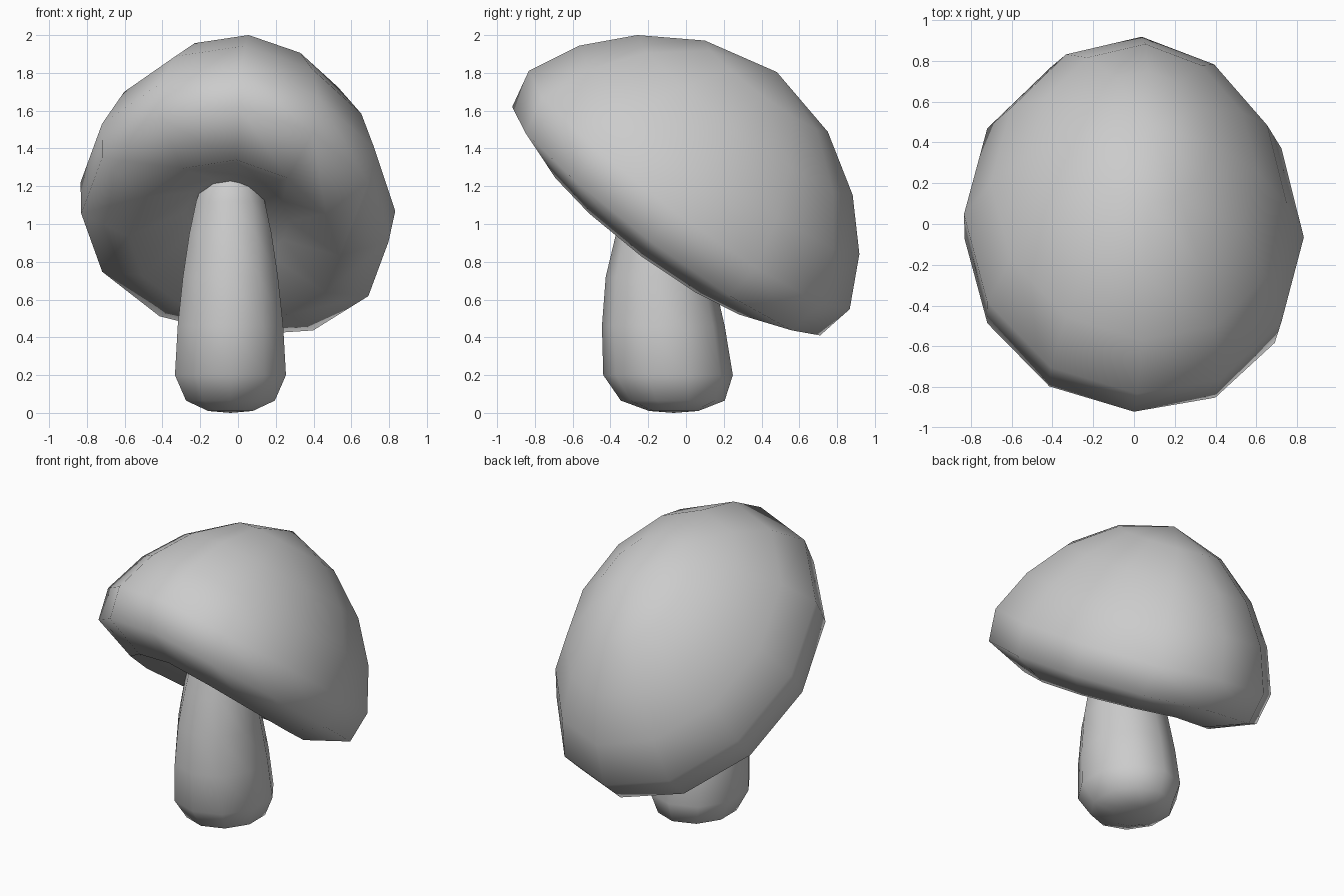
import bpy, bmesh, math
from mathutils import Vector

if "Cube" in bpy.data.objects:
    bpy.data.objects.remove(bpy.data.objects["Cube"])


def loft(name, rings, start, end):
    """Skin a list of equal-length rings, closing both ends with a pole vertex."""
    bm = bmesh.new()
    loops = [[bm.verts.new(p) for p in ring] for ring in rings]
    n = len(loops[0])
    for a, b in zip(loops, loops[1:]):
        for i in range(n):
            j = (i + 1) % n
            bm.faces.new((a[i], a[j], b[j], b[i]))
    for pole, loop in ((start, loops[0]), (end, loops[-1])):
        v = bm.verts.new(pole)
        for i in range(n):
            bm.faces.new((v, loop[i], loop[(i + 1) % n]))
    bmesh.ops.recalc_face_normals(bm, faces=bm.faces)
    mesh = bpy.data.meshes.new(name)
    bm.to_mesh(mesh)
    bm.free()
    for f in mesh.polygons:
        f.use_smooth = True
    obj = bpy.data.objects.new(name, mesh)
    bpy.context.collection.objects.link(obj)
    return obj


# Cap: tilted oval dome with a rounded lip and a hollow underside
centre = Vector((0, -0.105, 1.015))
down_slope = Vector((0, 0.803, -0.596))
cap_axis = Vector((0, 0.596, 0.803))


def cap_point(x, v, h):
    # The cap leans a little towards +x and sags more on that side
    sag = 0.17 * 0.96 * x if x > 0 else 0.06 * x
    x = x * 0.96 if x > 0 else x
    return (centre + Vector((x + 0.08 * h, 0, 0)) + down_slope * v
            + cap_axis * (h - sag))


# (half width, half length, height, side droop), hollow to crown
cap_profile = [
    (0.28, 0.35, 0.045, 0.0),
    (0.57, 0.70, -0.115, 0.02),
    (0.83, 1.015, 0.0, 0.0),
    (0.85, 1.058, 0.205, 0.0),
    (0.74, 0.925, 0.47, 0.0),
    (0.57, 0.71, 0.70, 0.0),
    (0.32, 0.405, 0.89, 0.0),
]
SIDES = 12
cap_rings = []
for w, l, h, droop in cap_profile:
    ring = []
    for i in range(SIDES):
        a = math.tau * i / SIDES
        ring.append(cap_point(w * math.sin(a), l * math.cos(a),
                              h - droop * math.sin(a) ** 2))
    cap_rings.append(ring)
loft("mushroom_cap", cap_rings, cap_point(0, 0, 0.08), cap_point(0, 0, 0.983))

# Stem: tapering, rounded at the foot, top buried in the cap
# (z, centre y, half width, half depth)
stem_profile = [
    (0.01, -0.065, 0.12, 0.13),
    (0.065, -0.07, 0.24, 0.275),
    (0.20, -0.095, 0.30, 0.343),
    (0.46, -0.12, 0.285, 0.325),
    (0.72, -0.14, 0.257, 0.285),
    (0.95, -0.145, 0.222, 0.225),
    (1.12, -0.14, 0.185, 0.19),
    (1.28, -0.14, 0.13, 0.15),
]
STEM_SIDES = 10
stem_rings = []
for z, cy, rx, ry in stem_profile:
    stem_rings.append([
        (-0.04 + rx * math.sin(math.tau * i / STEM_SIDES) * 1.03,
         cy + ry * math.cos(math.tau * i / STEM_SIDES), z)
        for i in range(STEM_SIDES)])
loft("mushroom_stem", stem_rings, (-0.04, -0.065, 0), (-0.04, -0.13, 1.31))
